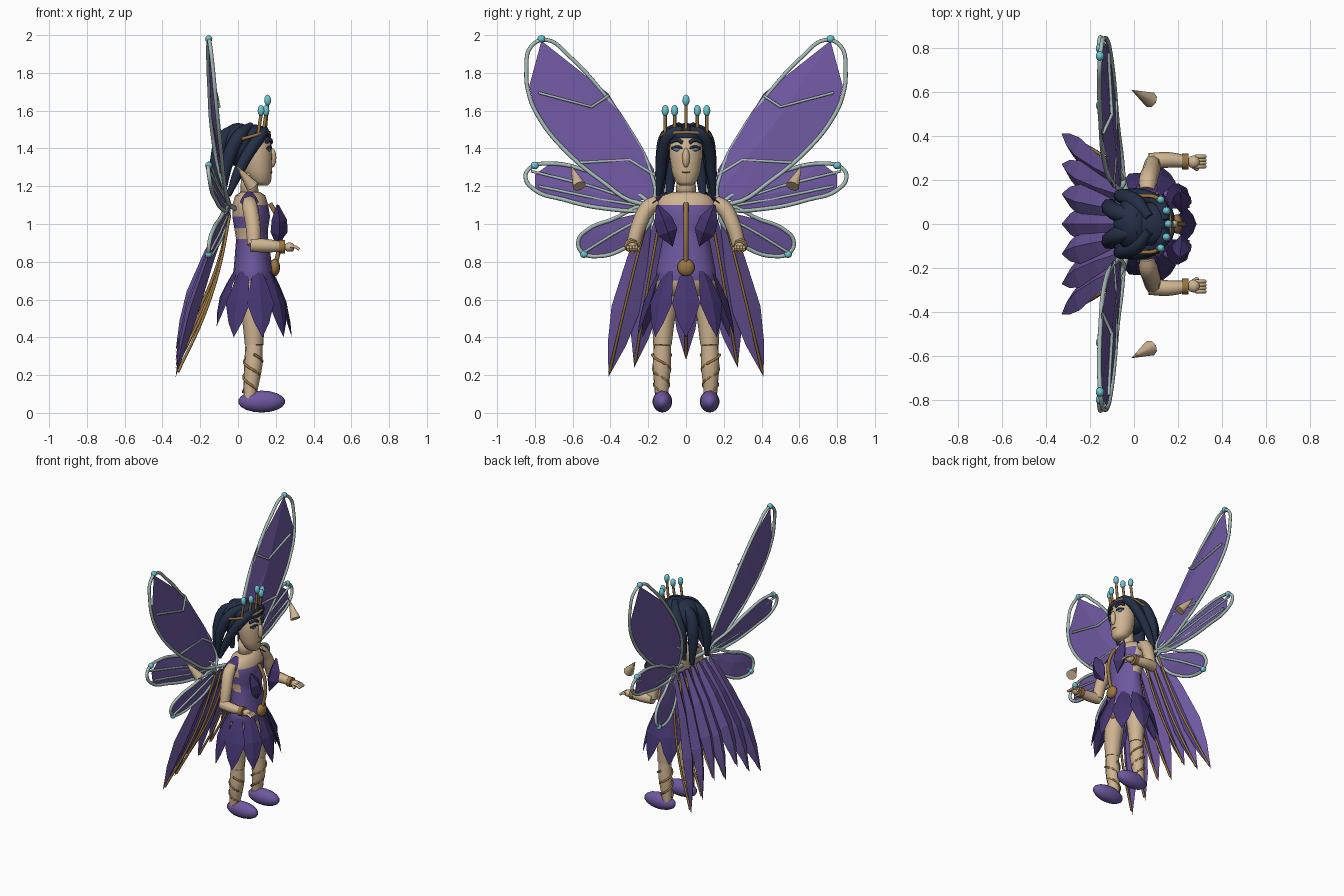
import bpy, bmesh, math
from mathutils import Vector as V

if "Cube" in bpy.data.objects:
    bpy.data.objects.remove(bpy.data.objects["Cube"])


def material(name, r, g, b):
    m = bpy.data.materials.new(name)
    m.diffuse_color = [((c / 255 + .055) / 1.055) ** 2.4 for c in (r, g, b)] + [1]
    m.use_nodes = True
    m.node_tree.nodes["Principled BSDF"].inputs["Base Color"].default_value = m.diffuse_color
    return m


SKIN = material("skin", 207, 180, 146)
VIOLET = material("violet", 110, 88, 160)
DARK = material("dark_violet", 69, 53, 112)
HAIR = material("navy_hair", 36, 47, 70)
TEAL = material("teal", 110, 198, 210)
RIM = material("silver_green", 166, 188, 184)
GOLD = material("bronze", 154, 118, 66)
EYE = material("eye_blue", 95, 130, 165)


def finish(name, bm, mats, smooth=False):
    bmesh.ops.recalc_face_normals(bm, faces=bm.faces)
    me = bpy.data.meshes.new(name)
    bm.to_mesh(me)
    bm.free()
    ob = bpy.data.objects.new(name, me)
    bpy.context.collection.objects.link(ob)
    for m in mats:
        me.materials.append(m)
    if smooth:
        for p in me.polygons:
            p.use_smooth = True
    return ob


def ball(name, c, r, mat, seg=14):
    bm = bmesh.new()
    bmesh.ops.create_uvsphere(bm, u_segments=seg, v_segments=seg // 2 + 1, radius=1)
    for v in bm.verts:
        v.co = V((c[i] + v.co[i] * r[i] for i in range(3)))
    return finish(name, bm, [mat], True)


def tube(name, pts, r, mat, radii=None, closed=False, kind='BEZIER', sides=2):
    """Swept round tube through points, as a mesh."""
    cu = bpy.data.curves.new(name, 'CURVE')
    cu.dimensions, cu.bevel_depth, cu.bevel_resolution = '3D', r, sides
    cu.resolution_u, cu.use_fill_caps = 5, True
    sp = cu.splines.new(kind)
    P = sp.bezier_points if kind == 'BEZIER' else sp.points
    P.add(len(pts) - 1)
    for i, p in enumerate(pts):
        P[i].co = p if kind == 'BEZIER' else (*p, 1)
        P[i].radius = radii[i] if radii else 1
        if kind == 'BEZIER':
            P[i].handle_left_type = P[i].handle_right_type = 'AUTO'
    sp.use_cyclic_u = closed
    cu.materials.append(mat)
    ob = bpy.data.objects.new(name, cu)
    bpy.context.collection.objects.link(ob)
    bpy.ops.object.select_all(action='DESELECT')
    ob.select_set(True)
    bpy.context.view_layer.objects.active = ob
    bpy.ops.object.convert(target='MESH')
    bpy.ops.object.shade_smooth_by_angle(angle=math.radians(75))


def loft(name, rings, mats, rule=None, n=16):
    """Stacked ellipses: (z, centre x, radius x, radius y)."""
    bm = bmesh.new()
    loops = [[bm.verts.new((cx + rx * math.cos(2 * math.pi * i / n),
                            ry * math.sin(2 * math.pi * i / n), z)) for i in range(n)]
             for z, cx, rx, ry in rings]
    for a, b in zip(loops, loops[1:]):
        for i in range(n):
            j = (i + 1) % n
            bm.faces.new((a[i], a[j], b[j], b[i]))
    bm.faces.new(loops[0])
    bm.faces.new(loops[-1])
    bmesh.ops.recalc_face_normals(bm, faces=bm.faces)
    if rule:
        for f in bm.faces:
            f.material_index = rule(f)
    return finish(name, bm, mats, True)


def leaf(name, base, tip, facing, w, t, mat, prof=((0, .3), (.3, .75), (.6, 1), (.8, .65)), bend=0):
    """Pointed petal with a diamond section, bowed along its facing by bend."""
    base, tip = V(base), V(tip)
    ax = tip - base
    side = ax.cross(V(facing)).normalized()
    nor = side.cross(ax).normalized()
    bm = bmesh.new()
    rings = []
    for k, s in prof:
        c = base + ax * k + nor * bend * 4 * k * (1 - k)
        rings.append([bm.verts.new(c + d * s) for d in (side * w, nor * t, -side * w, -nor * t)])
    end = bm.verts.new(tip)
    bm.faces.new(rings[0])
    for a, b in zip(rings, rings[1:]):
        for i in range(4):
            bm.faces.new((a[i], a[i - 1], b[i - 1], b[i]))
    for i in range(4):
        bm.faces.new((rings[-1][i], rings[-1][i - 1], end))
    return finish(name, bm, [mat])


def membrane(name, pts, centre, t=.01):
    """Faceted wing panel raised at its middle on both sides."""
    bm = bmesh.new()
    vs = [bm.verts.new(p) for p in pts]
    for d in (t, -t):
        c = bm.verts.new(V(centre) + V((d, 0, 0)))
        for i in range(len(vs)):
            bm.faces.new((vs[i - 1], vs[i], c))
    return finish(name, bm, [VIOLET])


def bodice(f):
    """Violet bodice with bare sides and shoulders."""
    z, front = f.calc_center_median().z, f.normal.x
    return int(.69 < z < .92 or (front > .6 and z < 1.1 and z > .9) or .98 < z < 1.04)


# torso with bodice, neck, head
loft("torso", [(.62, .08, .075, .12), (.7, .08, .105, .162), (.76, .08, .103, .155), (.92, .075, .085, .125),
               (.98, .07, .09, .135), (1.04, .07, .1, .15), (1.1, .065, .095, .16), (1.15, .065, .08, .13),
               (1.17, .065, .05, .07)], [SKIN, VIOLET], bodice)
loft("neck", [(1.14, .06, .05, .055), (1.27, .06, .042, .048)], [SKIN])
loft("head", [(1.205, .13, .03, .035), (1.225, .12, .055, .058), (1.28, .105, .075, .076), (1.36, .1, .083, .087),
              (1.45, .095, .08, .086), (1.5, .08, .06, .06)], [SKIN])
ball("nose", (.182, 0, 1.35), (.022, .02, .052), SKIN, 10)
ball("mouth", (.176, 0, 1.275), (.006, .022, .005), GOLD, 8)

# hair
ball("hair_cap", (0, 0, 1.42), (.095, .125, .115), HAIR, 20)
ball("hair_crest", (.07, 0, 1.468), (.105, .1, .06), HAIR, 20)
for s in (1, -1):
    tube("front_lock", [(.14, s * .015, 1.5), (.125, s * .08, 1.475), (.065, s * .12, 1.39), (0, s * .135, 1.27),
                        (-.05, s * .145, 1.15)], .032, HAIR, [.7, 1, 1, .9, .4])
    tube("side_lock", [(.07, s * .03, 1.52), (.01, s * .1, 1.47), (-.05, s * .125, 1.35), (-.08, s * .13, 1.16)],
         .036, HAIR, [.6, 1, 1, .4])
    tube("back_lock", [(.02, s * .03, 1.51), (-.07, s * .05, 1.46), (-.11, s * .075, 1.33), (-.11, s * .09, 1.12)],
         .04, HAIR, [.6, 1, 1, .4])

    # face
    ball("eye", (.164, s * .045, 1.395), (.01, .024, .011), EYE, 10)
    tube("eyelid", [(.17, s * .018, 1.4), (.172, s * .045, 1.409), (.155, s * .075, 1.4)], .007, HAIR)
    tube("eyebrow", [(.175, s * .018, 1.43), (.172, s * .045, 1.445), (.15, s * .08, 1.435)], .01, HAIR)

    # detached ear cone
    tube("ear_cone", [(.075, s * .565, 1.2), (-.01, s * .61, 1.31)], .037, SKIN, [1, .03], kind='POLY')

    # arms and hands
    tube("upper_arm", [(.06, s * .15, 1.115), (.065, s * .2, 1.085), (.08, s * .25, .99), (.085, s * .28, .89)],
         .043, SKIN, [.9, 1, .95, .85])
    tube("forearm", [(.07, s * .285, .89), (.15, s * .292, .885), (.245, s * .285, .88)], .038, SKIN, [1, .95, .7])
    tube("bracelet", [(.218, s * .285, .88), (.248, s * .285, .88)], .036, GOLD)
    ball("palm", (.272, s * .283, .878), (.03, .03, .025), SKIN, 10)
    for k in range(4):
        y = s * (.262 + .015 * k)
        tube("finger", [(.28, y, .882), (.305, y, .878), (.325, y, .865)], .009, SKIN, sides=1)
    tube("thumb", [(.27, s * .26, .875), (.29, s * .248, .86)], .009, SKIN, sides=1)

    # legs, wraps and shoes
    tube("thigh", [(.08, s * .088, .69), (.082, s * .115, .54), (.085, s * .125, .36)], .07, SKIN, [.95, .92, .7])
    tube("shin", [(.085, s * .125, .36), (.08, s * .128, .25), (.06, s * .13, .07)], .05, SKIN, [.95, 1, .68])
    for ph in (0, math.pi):
        pts = []
        for i in range(15):
            k = i / 14
            a = ph + s * k * 2.5 * math.pi
            r = .036 + .014 * k
            pts.append((.062 + .022 * k + r * math.cos(a), s * .129 + r * math.sin(a), .11 + .2 * k))
        tube("leg_wrap", pts, .007, GOLD, sides=1)
    ball("shoe", (.125, s * .125, .06), (.125, .052, .058), VIOLET, 16)

    # bust and shoulder petals
    leaf("bust_petal", (.21, s * .15, 1.1), (.205, s * .07, .88), (1, 0, .1), .055, .045, DARK,
         ((0, .15), (.35, .9), (.65, 1)), bend=.012)
    leaf("shoulder_petal", (.06, s * .1, 1.17), (.06, s * .215, 1.08), (0, s, 1), .05, .012, DARK)

    # wings: rims, panels, veins and tip beads
    def pt(x, y, z):
        return (x, s * y, z)

    upper = [(-.05, .18, 1.12), (-.1, .19, 1.28), (-.138, .3, 1.5), (-.152, .46, 1.72), (-.158, .62, 1.89),
             (-.155, .74, 1.975), (-.147, .82, 1.94), (-.133, .845, 1.82), (-.12, .83, 1.68), (-.107, .77, 1.55),
             (-.092, .65, 1.4), (-.075, .45, 1.23), (-.052, .25, 1.11)]
    middle = [(-.05, .2, 1.1), (-.105, .35, 1.2), (-.14, .55, 1.29), (-.152, .72, 1.32), (-.158, .82, 1.3),
              (-.152, .85, 1.25), (-.14, .8, 1.18), (-.118, .65, 1.13), (-.09, .45, 1.085), (-.055, .22, 1.08)]
    lower = [(-.05, .19, 1.07), (-.1, .4, 1.02), (-.13, .52, .97), (-.15, .57, .91), (-.155, .55, .85),
             (-.15, .46, .83), (-.12, .33, .87), (-.08, .23, .95)]
    for name, rim in (("upper", upper), ("middle", middle), ("lower", lower)):
        tube(name + "_wing_rim", [pt(*p) for p in rim], .011, RIM, closed=True)
    panel = [(-.06, .15, 1.14), (-.1, .17, 1.29), (-.148, .41, 1.69), (-.156, .765, 1.97), (-.126, .83, 1.73),
             (-.111, .79, 1.57), (-.085, .59, 1.33), (-.058, .28, 1.12)]
    membrane("upper_wing_panel", [pt(*p) for p in panel], pt(-.122, .5, 1.57), .02)
    membrane("middle_wing_panel", [pt(*p) for p in middle[:4] + [(-.15, .8, 1.26)] + middle[6:]],
             pt(-.115, .53, 1.18))
    membrane("lower_wing_panel", [pt(*p) for p in lower], pt(-.11, .38, .95))
    veins = [[(-.116, .78, 1.695), (-.1, .5, 1.62), (-.142, .41, 1.68)],
             [(-.081, .56, 1.325), (-.085, .3, 1.34), (-.093, .17, 1.26)],
             [(-.05, .2, 1.1), (-.108, .5, 1.2), (-.15, .82, 1.28)],
             [(-.05, .2, 1.09), (-.098, .45, 1.13), (-.135, .78, 1.2)],
             [(-.05, .18, 1.06), (-.098, .38, .95), (-.15, .54, .85)]]
    for v in veins:
        tube("wing_vein", [pt(*p) for p in v], .008, RIM, kind='POLY', sides=1)
    for p in ((-.155, .765, 1.98), (-.155, .8, 1.31), (-.155, .54, .84)):
        ball("wing_bead", pt(*p), (.02, .022, .02), TEAL, 10)
    tube("wing_root", [pt(-.01, .06, 1.08), pt(-.05, .2, 1.1)], .014, RIM)

# crown
tube("crown_band", [(.02, -.13, 1.45), (.11, -.115, 1.475), (.165, 0, 1.485), (.11, .115, 1.475), (.02, .13, 1.45)],
     .009, GOLD)
for y, x, z in ((0, .157, 1.655), (.06, .148, 1.6), (-.06, .148, 1.6), (.11, .122, 1.6), (-.11, .122, 1.6)):
    tube("crown_pin", [(x - .015, y, 1.48), (x, y, z - .02)], .009, GOLD)
    ball("crown_bead", (x, y, z), (.019, .019, .03), TEAL, 10)

# chest chain and pendant
tube("chest_chain", [(.17, 0, 1.11), (.215, 0, 1.02), (.225, 0, .92), (.2, 0, .79)], .012, GOLD)
ball("pendant", (.195, 0, .77), (.028, .046, .046), GOLD, 12)

# skirt petals, open at the hips
for deg in (0, 38, -38, 76, -76, 120, -120, 160, -160):
    c, d = math.cos(math.radians(deg)), math.sin(math.radians(deg))
    leaf("skirt_petal", (.08 + .09 * c, .135 * d, .77), (.08 + .205 * c, .265 * d, .4 if abs(deg) < 140 else .46),
         (c, d, .2), .074, .016, DARK, ((0, .25), (.3, .7), (.52, 1), (.8, .55)), bend=.012)

# trailing cape petals with ribs
for i in range(-3, 4):
    k = abs(i)
    base, tip = V((-.05, i * .066, 1.06)), V((-.33, i * .137, (.28, .33, .24, .19)[k]))
    leaf("cape_petal", base, tip, (1, 0, .4), .076, .034, VIOLET, bend=-.025)
    ax = tip - base
    tube("cape_rib", [base + ax * t + V((b, 0, b * .3)) for t, b in
                      ((.02, .012), (.35, .05), (.65, .05), (.97, .004))], .008, GOLD, sides=1)
